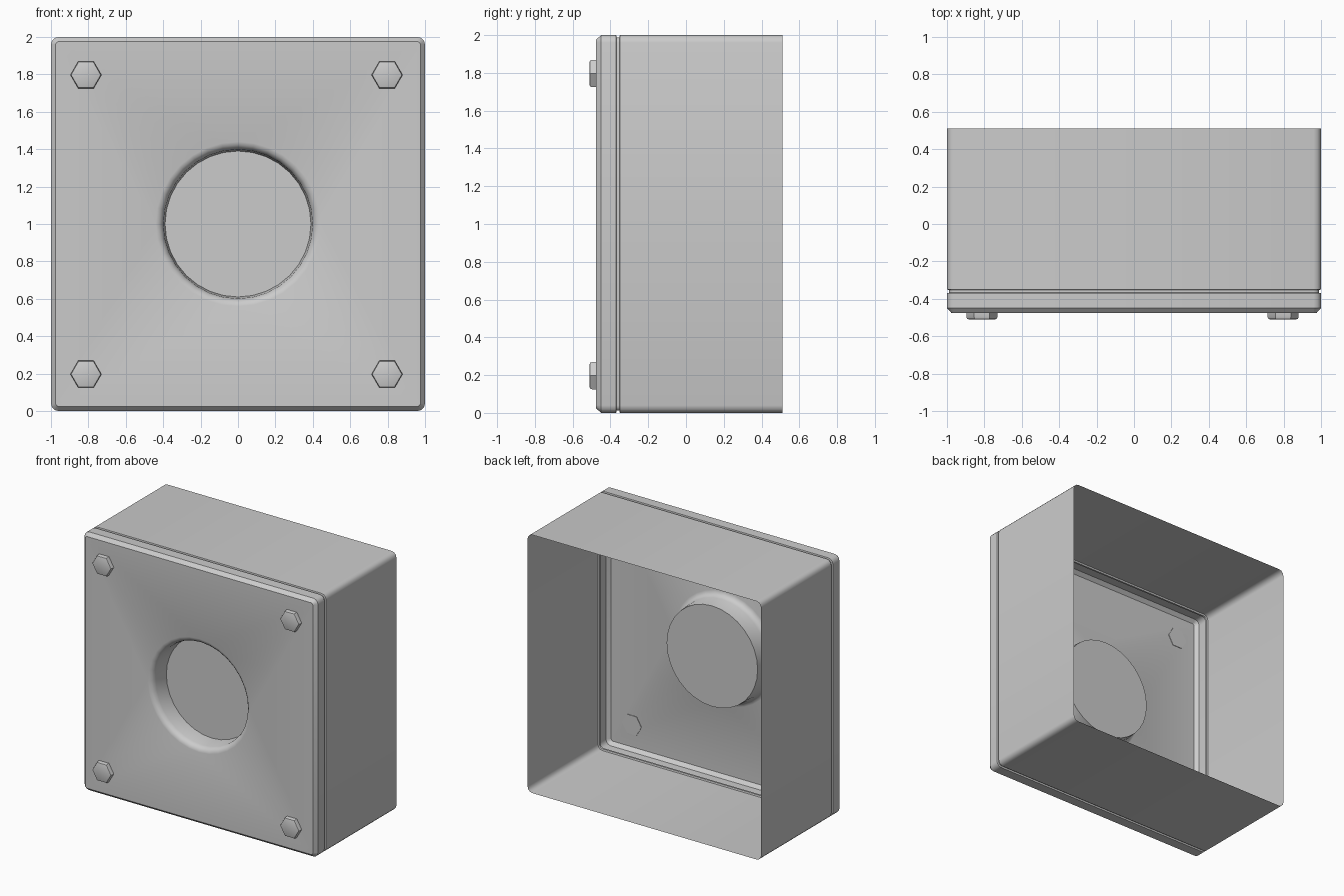
import bpy, bmesh
from math import sin, cos, pi, radians

if "Cube" in bpy.data.objects:
    bpy.data.objects.remove(bpy.data.objects["Cube"])


def finish(bm, name, angle=35):
    bmesh.ops.recalc_face_normals(bm, faces=bm.faces[:])
    mesh = bpy.data.meshes.new(name)
    bm.to_mesh(mesh)
    bm.free()
    ob = bpy.data.objects.new(name, mesh)
    bpy.context.collection.objects.link(ob)
    bpy.ops.object.select_all(action='DESELECT')
    ob.select_set(True)
    bpy.context.view_layer.objects.active = ob
    bpy.ops.object.shade_smooth_by_angle(angle=radians(angle))
    return ob


def rounded_square(bm, inset, y, corner=0.04, steps=3):
    c = 1 - corner
    r = corner - inset
    ring = []
    for q, (sx, sz) in enumerate([(1, 1), (-1, 1), (-1, -1), (1, -1)]):
        for i in range(steps + 1):
            a = (q + i / steps) * pi / 2
            ring.append(bm.verts.new((sx * c + r * cos(a), y, 1 + sz * c + r * sin(a))))
    return ring


def circle(bm, r, y, n=32):
    return [bm.verts.new((r * cos(2 * pi * i / n), y, 1 + r * sin(2 * pi * i / n)))
            for i in range(n)]


def skin(bm, rings):
    for a, b in zip(rings, rings[1:]):
        for i in range(len(a)):
            j = (i + 1) % len(a)
            bm.faces.new((a[i], a[j], b[j], b[i]))


def loop_edges(bm, ring):
    return [bm.edges.get((ring[i - 1], ring[i])) for i in range(len(ring))]


FRONT = -0.477

# open-backed thin shell: chamfered cover, seam groove, deep case
bm = bmesh.new()
walls = [rounded_square(bm, inset, y) for inset, y in [
    (0.025, FRONT), (0.0, FRONT + 0.028), (0.0, -0.37), (0.012, -0.367),
    (0.012, -0.353), (0.0, -0.35), (0.0, 0.51)]]
skin(bm, walls)

# round recess with a softened lip
recess = [circle(bm, r, y) for r, y in [
    (0.44, FRONT), (0.422, -0.471), (0.407, -0.457), (0.399, -0.435), (0.39, -0.32)]]
skin(bm, recess)
bm.faces.new(recess[-1])

# front panel around the recess
bmesh.ops.triangle_fill(bm, use_beauty=True, use_dissolve=False,
                        edges=loop_edges(bm, walls[0]) + loop_edges(bm, recess[0]))
finish(bm, "enclosure_shell")

# hex bolts at the corners
for side, x in (("left", -0.813), ("right", 0.797)):
    for level, z in (("lower", 0.197), ("upper", 1.797)):
        bm = bmesh.new()
        rings = [[bm.verts.new((x + r * cos(i * pi / 3), y, z + r * sin(i * pi / 3)))
                  for i in range(6)]
                 for r, y in [(0.083, FRONT + 0.004), (0.083, -0.498),
                              (0.079, -0.507), (0.071, -0.51)]]
        skin(bm, rings)
        bm.faces.new(rings[0])
        bm.faces.new(rings[-1])
        finish(bm, f"bolt_{level}_{side}")
